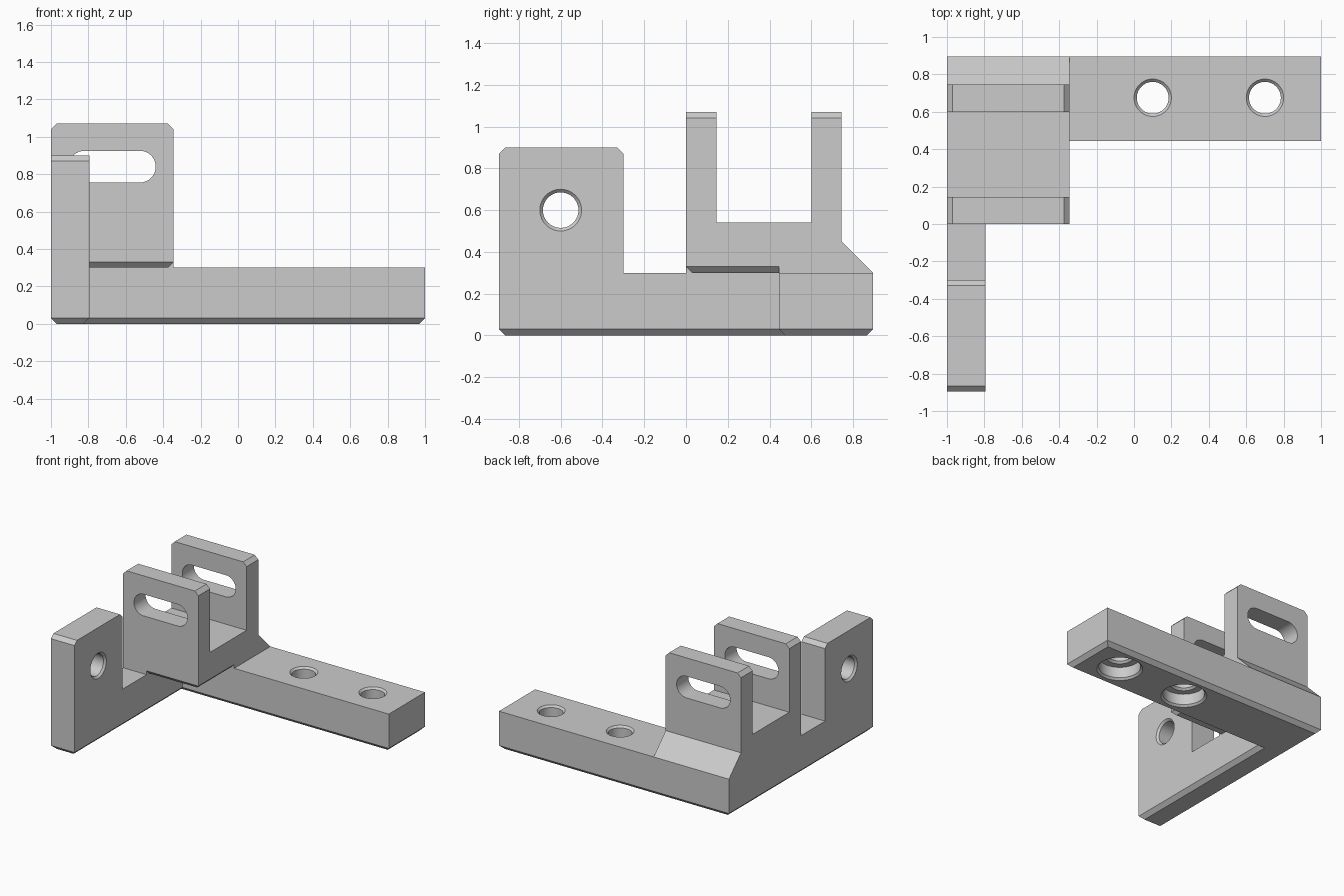
import bpy, bmesh
from math import cos, sin, pi

if "Cube" in bpy.data.objects:
    bpy.data.objects.remove(bpy.data.objects["Cube"], do_unlink=True)

grey = bpy.data.materials.new("light_grey")
grey.use_nodes = True
grey.diffuse_color = (0.6, 0.6, 0.6, 1)
grey.node_tree.nodes["Principled BSDF"].inputs["Base Color"].default_value = (0.6, 0.6, 0.6, 1)

LEFT, PLATE, BLOCK = -1.0, -0.795, -0.345   # x of outer face, plate face, clevis face
BACK, ARM = 0.895, 0.445                    # y of rear face and arm front face
DECK, CH = 0.3, 0.03                        # base height, chamfer size


def place(axis, a, b, d):
    return {"X": (d, a, b), "Y": (a, d, b), "Z": (a, b, d)}[axis]


def finish(name, bm):
    bmesh.ops.recalc_face_normals(bm, faces=bm.faces)
    mesh = bpy.data.meshes.new(name)
    bm.to_mesh(mesh)
    bm.free()
    mesh.materials.append(grey)
    ob = bpy.data.objects.new(name, mesh)
    bpy.context.collection.objects.link(ob)
    return ob


def loft(name, rings, chamfer=None):
    """Closed solid through matching rings; edges picked by a rule are chamfered."""
    bm = bmesh.new()
    rings = [[bm.verts.new(p) for p in ring] for ring in rings]
    n = len(rings[0])
    for low, high in zip(rings, rings[1:]):
        for i in range(n):
            j = (i + 1) % n
            bm.faces.new((low[i], low[j], high[j], high[i]))
    bm.faces.new(rings[0])
    bm.faces.new(rings[-1])
    bmesh.ops.recalc_face_normals(bm, faces=bm.faces)
    if chamfer:
        edges = [e for e in bm.edges if chamfer(e.verts[0].co, e.verts[1].co)]
        bmesh.ops.bevel(bm, geom=edges, offset=CH, offset_type='OFFSET',
                        segments=1, profile=0.5, affect='EDGES')
    return finish(name, bm)


def prism(name, axis, points, lo, hi, chamfer=None):
    return loft(name, [[place(axis, a, b, d) for a, b in points] for d in (lo, hi)], chamfer)


def turned(name, axis, centre, profile, n=48):
    return loft(name, [[place(axis, centre[0] + r * cos(2 * pi * i / n),
                              centre[1] + r * sin(2 * pi * i / n), d)
                        for i in range(n)] for r, d in profile])


def combine(target, other, operation):
    mod = target.modifiers.new(operation.lower(), 'BOOLEAN')
    mod.operation, mod.solver, mod.object = operation, 'EXACT', other
    bpy.context.view_layer.objects.active = target
    bpy.ops.object.modifier_apply(modifier=mod.name)
    bpy.data.objects.remove(other, do_unlink=True)


def same(u, v, value):
    return abs(u - value) < 1e-4 and abs(v - value) < 1e-4


# L-shaped base, chamfered all round underneath
bracket = prism("bracket", "Z",
                [(LEFT, -BACK), (PLATE, -BACK), (PLATE, ARM), (1, ARM), (1, BACK), (LEFT, BACK)],
                0, DECK, lambda p, q: same(p.z, q.z, 0))

# Front upright with chamfered top corners
top, edge = 0.9, -0.3
upright = prism("upright", "X", [(-BACK, 0.1), (edge, 0.1), (edge, top), (-BACK, top)],
                LEFT, PLATE,
                lambda p, q: same(p.z, q.z, top) and abs(p.y - q.y) < 1e-4)

# Plate under the clevis and the sloped rear support
floor, rear = 0.54, 0.745
plate = prism("clevis_plate", "X", [(0, 0.1), (0.6, 0.1), (0.6, floor), (0, floor)], LEFT, PLATE)
support = prism("rear_support", "X",
                [(ARM, 0.1), (BACK, 0.1), (BACK, DECK), (rear, 0.45), (rear, floor), (ARM, floor)],
                LEFT, BLOCK)


# U-shaped clevis, chamfered on its overhang and at the post tops
peak = 1.07


def clevis_edges(p, q):
    under = same(p.z, q.z, DECK) and (same(p.y, q.y, 0) or same(p.x, q.x, BLOCK))
    return under or (same(p.z, q.z, peak) and abs(p.x - q.x) < 1e-4)


clevis = prism("clevis", "X",
               [(0, DECK), (rear, DECK), (rear, peak), (0.6, peak), (0.6, floor),
                (0.145, floor), (0.145, peak), (0, peak)],
               LEFT, BLOCK, clevis_edges)

for part in (upright, plate, support, clevis):
    combine(bracket, part, 'UNION')

# Merge coplanar faces left by the unions
bm = bmesh.new()
bm.from_mesh(bracket.data)
bmesh.ops.remove_doubles(bm, verts=bm.verts, dist=1e-5)
bmesh.ops.dissolve_limit(bm, angle_limit=0.01, verts=bm.verts, edges=bm.edges)
bm.to_mesh(bracket.data)
bm.free()

# Long slot through both clevis posts
R, N = 0.085, 24
ends = ((-0.525, -pi / 2), (-0.82, pi / 2))
outline = [(cx + R * cos(start + pi * i / N), 0.84 + R * sin(start + pi * i / N))
           for cx, start in ends for i in range(N + 1)]
combine(bracket, prism("slot_cutter", "Y", outline, -0.1, BACK), 'DIFFERENCE')

# Chamfered cross hole in the upright
combine(bracket, turned("cross_hole_cutter", "X", (-0.6, 0.6),
                        [(0.115, LEFT - 0.015), (R, LEFT + 0.015),
                         (R, PLATE - 0.015), (0.115, PLATE + 0.015)]), 'DIFFERENCE')

# Counterbored mounting holes in the long arm
bore = [(0.18, -0.015), (0.15, 0.015), (0.15, 0.1), (0.1, 0.1), (R, 0.115),
        (R, DECK - 0.015), (0.115, DECK + 0.015)]
for x in (0.1, 0.7):
    combine(bracket, turned("mount_hole_cutter", "Z", (x, 0.675), bore), 'DIFFERENCE')

# Smooth hole walls, crisp edges
bpy.ops.object.select_all(action='DESELECT')
bracket.select_set(True)
bpy.context.view_layer.objects.active = bracket
bpy.ops.object.shade_smooth_by_angle(angle=pi / 6)
